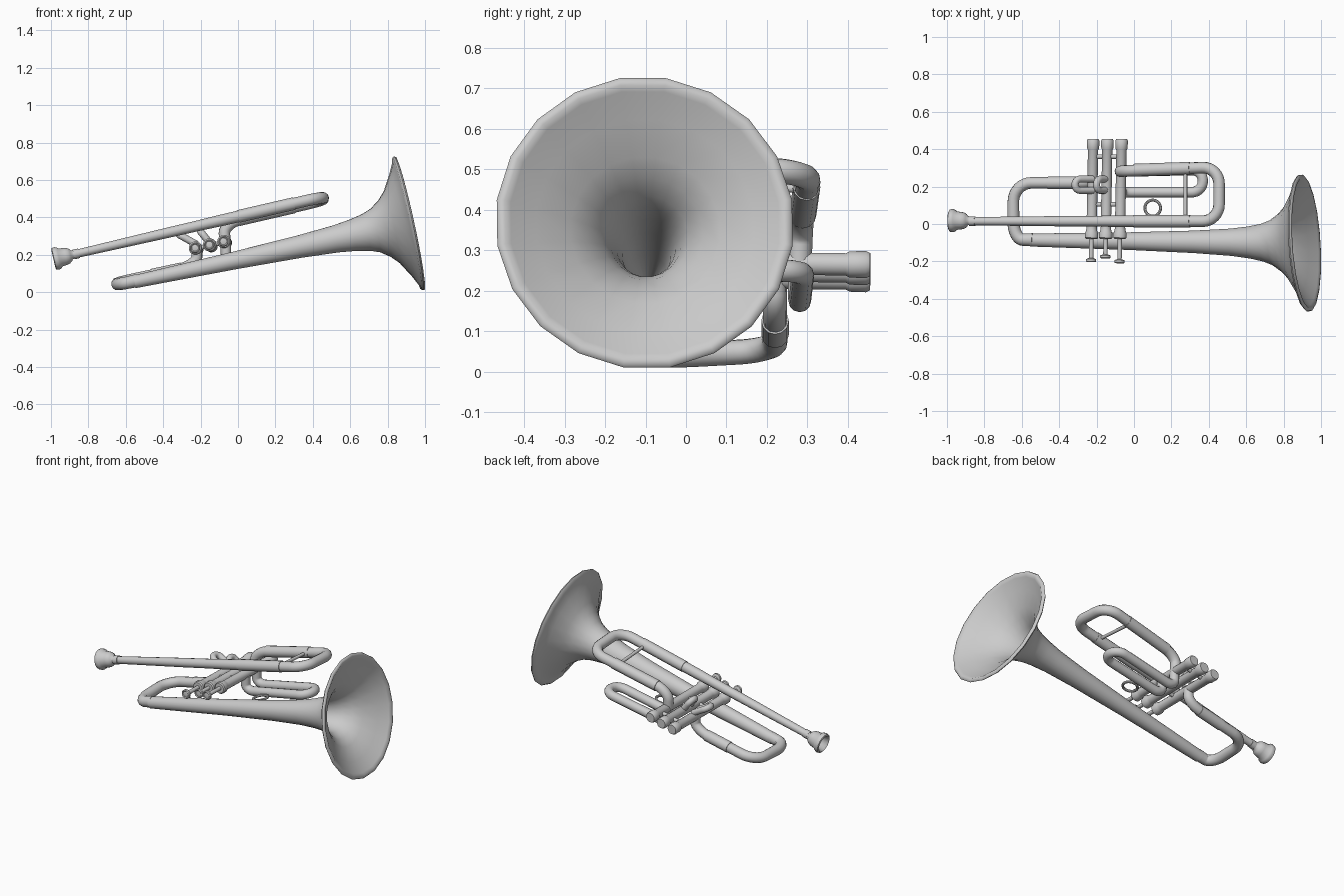
import bpy, bmesh, math
from mathutils import Vector

cube = bpy.data.objects.get("Cube")
if cube:
    bpy.data.objects.remove(cube, do_unlink=True)


def smooth(ob, angle=40):
    bpy.ops.object.select_all(action='DESELECT')
    ob.select_set(True)
    bpy.context.view_layer.objects.active = ob
    bpy.ops.object.shade_smooth_by_angle(angle=math.radians(angle))


def lathe(name, origin, axis, profile, sides=16, normal=None, angle=40):
    """Rings of (distance, radius) along an axis; normal tilts the rings."""
    origin, axis = Vector(origin), Vector(axis).normalized()
    n = Vector(normal).normalized() if normal else axis
    ref = Vector((0, 0, 1))
    u = (ref - n * ref.dot(n)).normalized()
    v = n.cross(u)
    bm = bmesh.new()
    rings = []
    for d, r in profile:
        ring = []
        for i in range(sides):
            a = math.tau * (i + 0.5) / sides
            offset = (u * math.cos(a) + v * math.sin(a)) * r
            ring.append(bm.verts.new(origin + axis * d + offset))
        rings.append(ring)
    for a, b in zip(rings, rings[1:]):
        for i in range(sides):
            j = (i + 1) % sides
            bm.faces.new((a[i], a[j], b[j], b[i]))
    bmesh.ops.remove_doubles(bm, verts=bm.verts, dist=0.0001)
    bmesh.ops.recalc_face_normals(bm, faces=bm.faces)
    mesh = bpy.data.meshes.new(name)
    bm.to_mesh(mesh)
    bm.free()
    ob = bpy.data.objects.new(name, mesh)
    bpy.context.collection.objects.link(ob)
    smooth(ob, angle)
    return ob


def rounded(points, bend, steps=8):
    """Path with every inner corner replaced by an arc; w is the tube radius."""
    pts = [Vector(p) for p in points]
    path = [pts[0]]
    for before, c, after in zip(pts, pts[1:], pts[2:]):
        cut = [min(bend, (p - c).length * 0.49) for p in (before, after)]
        a = c + (before - c).normalized() * cut[0]
        b = c + (after - c).normalized() * cut[1]
        ha, hb = a.lerp(c, 0.55), b.lerp(c, 0.55)
        for i in range(steps + 1):
            t = i / steps
            s = 1 - t
            path.append(a * s**3 + ha * 3 * s * s * t + hb * 3 * s * t * t + b * t**3)
    return path + [pts[-1]]


def tube(name, points, bend=0.05):
    path = rounded(points, bend)
    curve = bpy.data.curves.new(name, 'CURVE')
    curve.dimensions = '3D'
    curve.bevel_depth = 1
    curve.bevel_resolution = 4
    curve.use_fill_caps = True
    spline = curve.splines.new('POLY')
    spline.points.add(len(path) - 1)
    for sp, p in zip(spline.points, path):
        sp.co = (p.x, p.y, p.z, 1)
        sp.radius = p.w
    ob = bpy.data.objects.new(name, curve)
    bpy.context.collection.objects.link(ob)
    bpy.ops.object.select_all(action='DESELECT')
    ob.select_set(True)
    bpy.context.view_layer.objects.active = ob
    bpy.ops.object.convert(target='MESH')
    smooth(bpy.context.view_layer.objects.active)


def lead(x, y=0.015, r=0.031, drop=0):
    return (x, y, 0.405 + 0.231 * x - drop, r)


def low(x, y, r=0.03, lift=0):
    return (x, y, 0.178 + 0.214 * x + lift, r)


# Bell: outer flare, rolled rim, then the inner wall down the throat
rim = Vector((0.912, -0.102, 0.368))
bell_axis = Vector((1.532, -0.017, 0.326))
flare = [(-1.5, 0.035), (-0.95, 0.048), (-0.6, 0.061), (-0.4, 0.074), (-0.3, 0.087),
         (-0.23, 0.102), (-0.18, 0.121), (-0.13, 0.157), (-0.09, 0.2), (-0.04, 0.285),
         (-0.014, 0.338)]
roll = [(-0.01, 0.36), (0, 0.37), (0.008, 0.365), (0.01, 0.35), (0, 0.335)]
inner = [(d, r - 0.014) for d, r in reversed(flare[2:-1])]
lathe("bell", rim, bell_axis, flare + roll + inner + [(-0.75, 0.015), (-0.75, 0)],
      sides=20, normal=(0.975, 0.06, 0.213), angle=60)

# Bell tail bend and the return tube into the first valve
tube("bell_return_tube", [low(-0.54, -0.084, 0.035), low(-0.645, -0.084, 0.033),
                          low(-0.645, 0.22, 0.031, 0.012), low(-0.22, 0.22, 0.03, 0.012),
                          (-0.22, 0.22, 0.24, 0.028)], 0.1)
tube("return_sleeve", [low(-0.46, 0.22, 0.034, 0.012), low(-0.3, 0.22, 0.034, 0.012)])

# Mouthpiece and its shank
lathe("mouthpiece", lead(-0.985, 0.018)[:3], (1, 0, 0.231),
      [(0.07, 0), (0.055, 0.02), (0.03, 0.038), (0.005, 0.045), (-0.002, 0.052),
       (0.002, 0.06), (0.015, 0.063), (0.028, 0.059), (0.038, 0.05), (0.065, 0.047),
       (0.08, 0.043), (0.092, 0.035), (0.1, 0.024), (0.115, 0.02), (0.18, 0.02), (0.18, 0)])

# Leadpipe, tuning slide and elbow into the third valve
tube("leadpipe_and_tuning_slide",
     [lead(-0.87, r=0.022), lead(-0.3, r=0.028), lead(0, r=0.031), lead(0.455),
      lead(0.455, 0.305, drop=0.018), lead(-0.075, 0.283, drop=0.018),
      (-0.07, 0.28, 0.26, 0.03)], 0.09)
tube("leadpipe_collar", [lead(-0.88, r=0.026), lead(-0.85, r=0.026)])
for i, (y, drop) in enumerate([(0.015, 0), (0.293, 0.018)]):
    tube(f"slide_sleeve_{i + 1}", [lead(0, y - 0.005 * i, 0.034, drop),
                                   lead(0.3, y + 0.005 * i, 0.034, drop)])
tube("tuning_slide_brace", [lead(0.275, 0.02, 0.01), lead(0.275, 0.29, 0.01, 0.018)])

# Third valve slide and its finger ring
tube("third_valve_slide", [(-0.065, 0.17, 0.26, 0.028), (-0.065, 0.17, 0.165, 0.028),
                           (0.368, 0.17, 0.25, 0.028), (0.368, 0.29, 0.25, 0.028),
                           (-0.065, 0.28, 0.165, 0.028), (-0.065, 0.28, 0.26, 0.028)], 0.06)
bpy.ops.mesh.primitive_torus_add(major_radius=0.043, minor_radius=0.008, major_segments=24,
                                 minor_segments=8, location=(0.1, 0.085, 0.195),
                                 rotation=(0, -0.21, 0))
bpy.context.object.name = "finger_ring"
smooth(bpy.context.object)

# Short slides of the first and second valves
tube("first_valve_slide", [(-0.22, 0.18, 0.255, 0.019), (-0.315, 0.18, 0.308, 0.019),
                           (-0.315, 0.24, 0.308, 0.019), (-0.22, 0.24, 0.255, 0.019)], 0.03)
tube("second_valve_slide", [(-0.145, 0.18, 0.255, 0.019), (-0.2, 0.18, 0.325, 0.019),
                            (-0.2, 0.24, 0.325, 0.019), (-0.145, 0.24, 0.255, 0.019)], 0.03)

# Valves: casing with caps, plus stem and button
casing = [(-0.08, 0), (-0.08, 0.03), (-0.074, 0.036), (-0.05, 0.036), (-0.035, 0.03),
          (-0.02, 0.028), (0.395, 0.028), (0.405, 0.033), (0.445, 0.034), (0.455, 0.029),
          (0.455, 0)]
for i, press in enumerate((0, 0.02, -0.006)):
    x = -0.226 + 0.076 * i
    origin = (x, 0, 0.235 + 0.0175 * i)
    axis = (0.018, 1, -0.012)
    lathe(f"valve_casing_{i + 1}", origin, axis, casing)
    button = [(-0.204, 0), (-0.2, 0.018), (-0.204, 0.023), (-0.2, 0.028), (-0.188, 0.028),
              (-0.182, 0.012), (-0.1, 0.012), (-0.06, 0.012)]
    lathe(f"valve_button_{i + 1}", origin, axis,
          [(d + (press if d < -0.09 else 0), r) for d, r in button])

# Cross braces joining the three casings
for i, y in enumerate((0.105, 0.36)):
    tube(f"valve_brace_{i + 1}", [(-0.224, y, 0.234, 0.012), (-0.07, y, 0.268, 0.012)])
